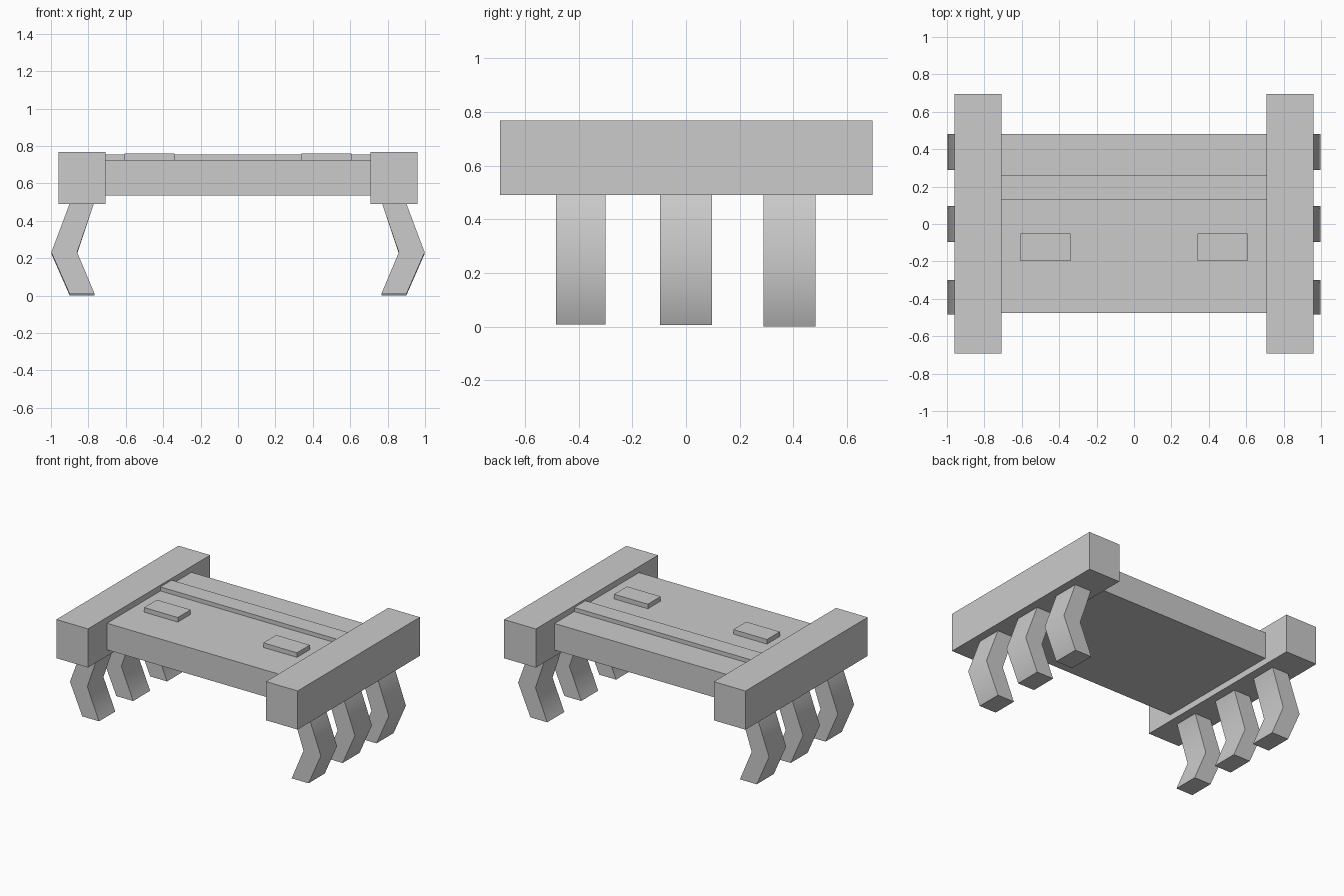
import bpy, bmesh, math

if "Cube" in bpy.data.objects:
    bpy.data.objects.remove(bpy.data.objects["Cube"])


def box(name, x, y, z):
    """Axis-aligned box from (min, max) ranges."""
    bm = bmesh.new()
    bmesh.ops.create_cube(bm, size=1)
    for v in bm.verts:
        for i, (lo, hi) in enumerate((x, y, z)):
            v.co[i] = lo if v.co[i] < 0 else hi
    return finish(name, bm)


def finish(name, bm):
    bmesh.ops.recalc_face_normals(bm, faces=bm.faces)
    mesh = bpy.data.meshes.new(name)
    bm.to_mesh(mesh)
    bm.free()
    ob = bpy.data.objects.new(name, mesh)
    bpy.context.collection.objects.link(ob)
    return ob


def leg(name, side, y0, y1, foot):
    """Bent leg: an x-z profile extruded along y."""
    profile = [(0.77, 0.492), (0.90, 0.492), (0.998, 0.223 + foot),
               (0.90, foot), (0.766, foot), (0.86, 0.223 + foot)]
    bm = bmesh.new()
    face = bm.faces.new([bm.verts.new((side * x, y0, z)) for x, z in profile])
    out = bmesh.ops.extrude_face_region(bm, geom=[face], use_keep_orig=True)
    for g in out["geom"]:
        if isinstance(g, bmesh.types.BMVert):
            g.co.y = y1
    ob = finish(name, bm)
    bpy.ops.object.select_all(action='DESELECT')
    ob.select_set(True)
    bpy.context.view_layer.objects.active = ob
    # Soft knee, hard side edges
    bpy.ops.object.shade_smooth_by_angle(angle=math.radians(55))


# Central deck and its raised strip
box("deck", (-0.71, 0.71), (-0.477, 0.482), (0.535, 0.726))
box("deck_strip", (-0.71, 0.71), (0.13, 0.258), (0.72, 0.755))

# Mirrored side beams, deck pads and rows of three legs
for side, label in ((-1, "left"), (1, "right")):
    def span(a, b):
        return tuple(sorted((side * a, side * b)))
    box(f"{label}_beam", span(0.708, 0.96), (-0.693, 0.695), (0.49, 0.768))
    box(f"{label}_pad", span(0.34, 0.608), (-0.198, -0.052), (0.72, 0.759))
    for pos, y0, y1, foot in (("front", -0.484, -0.30, 0.008),
                              ("middle", -0.097, 0.096, 0.006),
                              ("back", 0.288, 0.482, 0.0)):
        leg(f"{label}_{pos}_leg", side, y0, y1, foot)
